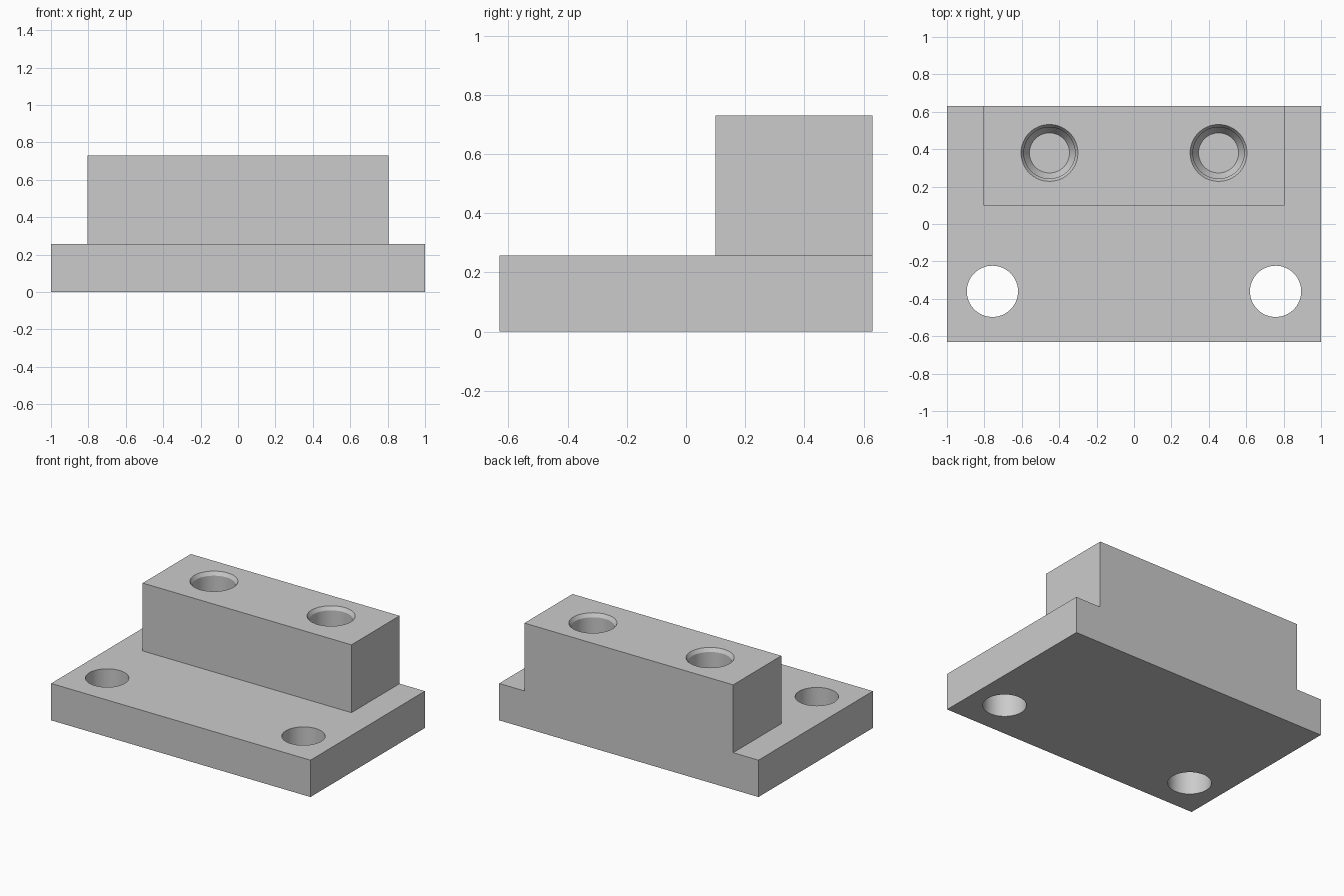
import bpy
import bmesh
from math import radians
from mathutils import Vector

cube = bpy.data.objects.get("Cube")
if cube:
    bpy.data.objects.remove(cube, do_unlink=True)

# Main sizes
HALF_X, HALF_Y = 1.0, 0.63
BASE_TOP, BLOCK_TOP = 0.257, 0.73
BLOCK_HALF_X, BLOCK_FRONT = 0.805, 0.1
SIDES = 64

grey = bpy.data.materials.new("machined grey")
grey.use_nodes = True
colour = (0.6, 0.6, 0.6, 1)
grey.diffuse_color = colour
grey.node_tree.nodes["Principled BSDF"].inputs["Base Color"].default_value = colour


def make_object(name, bm):
    bmesh.ops.recalc_face_normals(bm, faces=bm.faces)
    mesh = bpy.data.meshes.new(name)
    bm.to_mesh(mesh)
    bm.free()
    mesh.materials.append(grey)
    obj = bpy.data.objects.new(name, mesh)
    bpy.context.collection.objects.link(obj)
    return obj


def stepped_body():
    """Flat base plate with the raised block extruded from its rear top."""
    bm = bmesh.new()
    bmesh.ops.create_cube(bm, size=1)
    bmesh.ops.scale(bm, vec=(2 * HALF_X, 2 * HALF_Y, BASE_TOP), verts=bm.verts)
    bmesh.ops.translate(bm, vec=(0, 0, BASE_TOP / 2), verts=bm.verts)
    for point, normal in (((BLOCK_HALF_X, 0, 0), (1, 0, 0)),
                          ((-BLOCK_HALF_X, 0, 0), (1, 0, 0)),
                          ((0, BLOCK_FRONT, 0), (0, 1, 0))):
        geom = bm.verts[:] + bm.edges[:] + bm.faces[:]
        bmesh.ops.bisect_plane(bm, geom=geom, plane_co=point, plane_no=normal)
    target = Vector((0, (BLOCK_FRONT + HALF_Y) / 2, BASE_TOP))
    seat = min(bm.faces, key=lambda f: (f.calc_center_median() - target).length)
    raised = bmesh.ops.extrude_face_region(bm, geom=[seat])["geom"]
    if seat.is_valid:
        bmesh.ops.delete(bm, geom=[seat], context="FACES_ONLY")
    bmesh.ops.translate(bm, vec=(0, 0, BLOCK_TOP - BASE_TOP),
                        verts=[v for v in raised if isinstance(v, bmesh.types.BMVert)])
    bmesh.ops.dissolve_limit(bm, angle_limit=radians(1), verts=bm.verts, edges=bm.edges)
    return make_object("mounting_block", bm)


def turned_cutter(name, x, y, profile):
    """Solid of revolution from (radius, height) pairs, bottom to top."""
    bm = bmesh.new()
    rings = []
    for radius, z in profile:
        ring = bmesh.ops.create_circle(bm, segments=SIDES, radius=radius)["verts"]
        bmesh.ops.translate(bm, vec=(x, y, z), verts=ring)
        rings.append(ring)
    for low, high in zip(rings, rings[1:]):
        for i in range(SIDES):
            j = (i + 1) % SIDES
            bm.faces.new((low[i], low[j], high[j], high[i]))
    bm.faces.new(rings[0])
    bm.faces.new(rings[-1])
    obj = make_object(name, bm)
    obj.hide_render = True
    return obj


body = stepped_body()

# Through holes in the plate, chamfered blind holes in the block
through = [(0.137, -0.1), (0.137, 0.4)]
blind = [(0.107, 0.23), (0.137, 0.28), (0.137, BLOCK_TOP - 0.025),
         (0.152, BLOCK_TOP), (0.152, BLOCK_TOP + 0.1)]
cutters = []
for side in (-1, 1):
    cutters.append(turned_cutter("plate_hole_cutter", side * 0.757, -0.36, through))
    cutters.append(turned_cutter("block_hole_cutter", side * 0.452, 0.38, blind))

for cutter in cutters:
    cut = body.modifiers.new("hole", "BOOLEAN")
    cut.operation = "DIFFERENCE"
    cut.solver = "EXACT"
    cut.object = cutter

# Apply the cuts and drop the cutters
graph = bpy.context.evaluated_depsgraph_get()
finished = bpy.data.meshes.new_from_object(body.evaluated_get(graph))
body.modifiers.clear()
body.data = finished
for cutter in cutters:
    bpy.data.objects.remove(cutter, do_unlink=True)

bpy.ops.object.select_all(action="DESELECT")
body.select_set(True)
bpy.context.view_layer.objects.active = body
bpy.ops.object.shade_smooth_by_angle(angle=radians(25))
